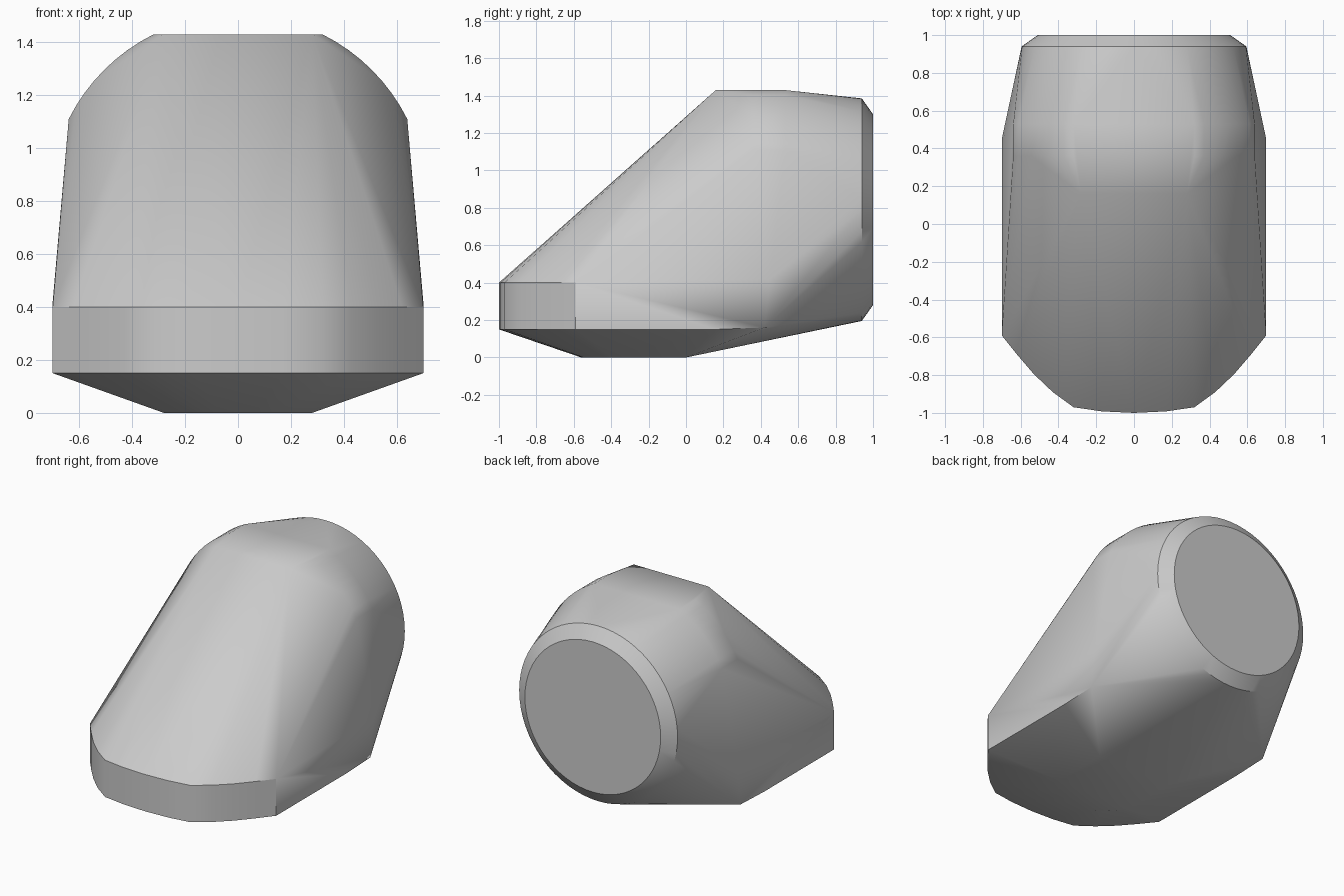
import bpy, bmesh
from math import sin, cos, tau, radians

cube = bpy.data.objects.get("Cube")
if cube:
    bpy.data.objects.remove(cube, do_unlink=True)

grey = bpy.data.materials.new("light grey")
grey.use_nodes = True
grey.diffuse_color = (0.6, 0.6, 0.6, 1)
grey.node_tree.nodes["Principled BSDF"].inputs["Base Color"].default_value = (0.6, 0.6, 0.6, 1)


def mirrored(points):
    """Repeat points on both sides of the centre plane."""
    return [(s * x, y, z) for x, y, z in points for s in (-1, 1)]


def ring(radius, y, z=0.79, count=64):
    """Upright circle facing the back."""
    return [(radius * cos(tau * i / count), y, z + radius * sin(tau * i / count))
            for i in range(count)]


# Rounded nose outline, used for the belt and, scaled down, the underside
nose = [(0, -1), (0.17, -0.992), (0.32, -0.97), (0.43, -0.89), (0.53, -0.795),
        (0.62, -0.69), (0.7, -0.59)]
belt = [(x, y, z) for x, y in nose for z in (0.15, 0.4)]
belt += [(0.7, 0.16, 0.15), (0.7, 0.42, 0.16), (0.7, 0.45, 0.42)]
underside = [(0.4 * x, 0.4 * y - 0.16, 0) for x, y in nose] + [(0.28, 0, 0)]

# Crown: flat front edge and a rounded shoulder behind it
crown = [(0.28, 0.16, 1.43)]
for i in range(9):
    a = radians(26.6 + i * 36.8 / 8)
    crown += [(0.715 * cos(a), y, 0.79 + 0.715 * sin(a)) for y in (0.36, 0.53)]

# Shell wrapped around all sections, ending in a chamfered disc
bm = bmesh.new()
for p in mirrored(belt + underside + crown) + ring(0.595, 0.94) + ring(0.51, 1):
    bm.verts.new(p)
bmesh.ops.remove_doubles(bm, verts=bm.verts, dist=0.0005)
hull = bmesh.ops.convex_hull(bm, input=bm.verts)
loose = {g for g in hull["geom_interior"] + hull["geom_unused"]
         if isinstance(g, bmesh.types.BMVert)}
bmesh.ops.delete(bm, geom=list(loose), context='VERTS')
bmesh.ops.dissolve_limit(bm, angle_limit=radians(0.5), verts=bm.verts, edges=bm.edges)
bmesh.ops.recalc_face_normals(bm, faces=bm.faces)
mesh = bpy.data.meshes.new("body_shell")
bm.to_mesh(mesh)
bm.free()

body = bpy.data.objects.new("body_shell", mesh)
bpy.context.collection.objects.link(body)
mesh.materials.append(grey)
bpy.ops.object.select_all(action='DESELECT')
body.select_set(True)
bpy.context.view_layer.objects.active = body
bpy.ops.object.shade_smooth_by_angle(angle=radians(30))
